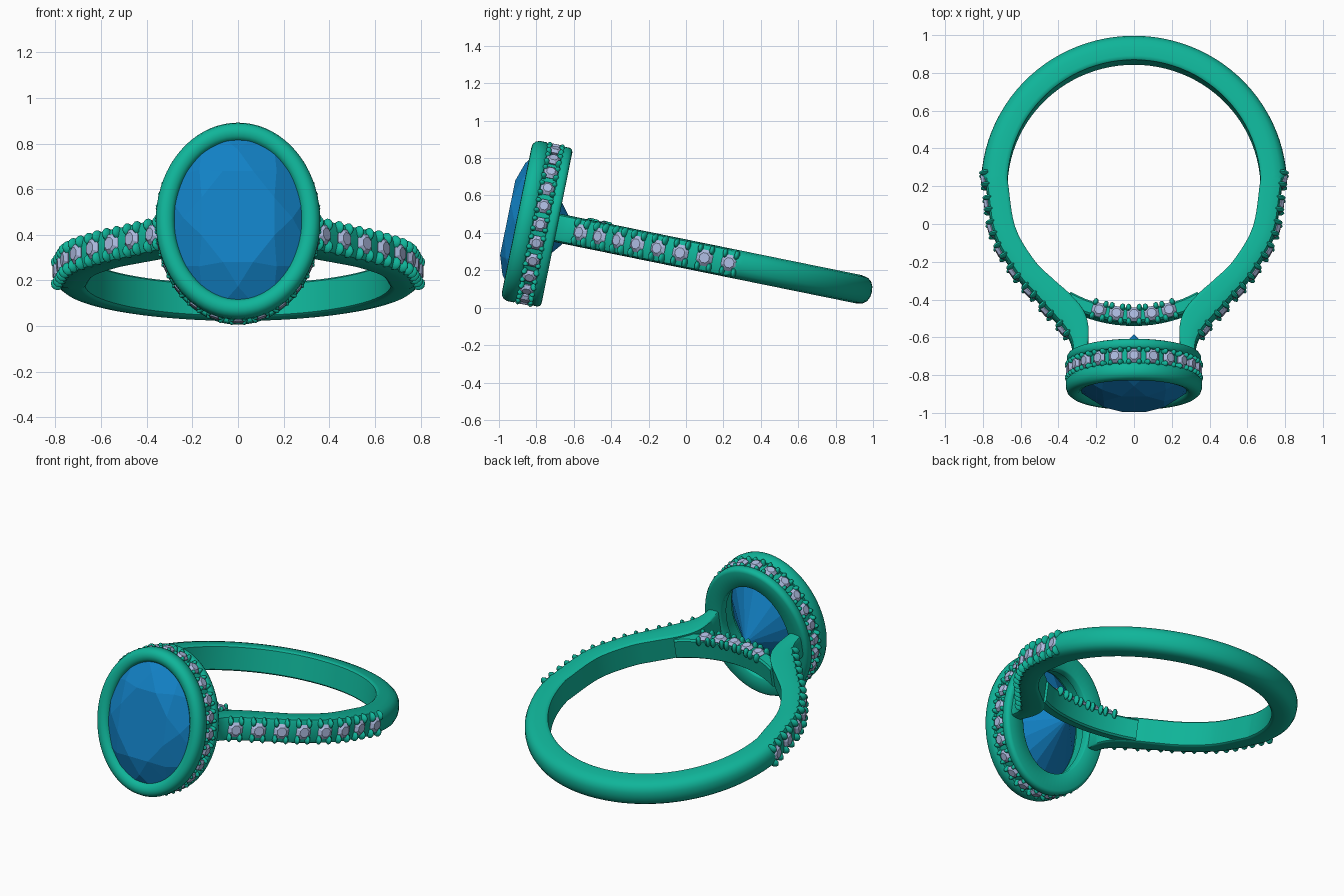
import bpy, bmesh, math
from mathutils import Vector, Matrix

if "Cube" in bpy.data.objects:
    bpy.data.objects.remove(bpy.data.objects["Cube"])

# Everything is built flat (ring in XY, head towards -y), then tilted into place
PLACE = Matrix.Translation((0, 0.2, 0.246)) @ Matrix.Rotation(math.radians(-11.5), 4, 'X')
HEAD_W, HEAD_H = 0.36, 0.437


def material(name, col):
    m = bpy.data.materials.new(name)
    m.diffuse_color = (*col, 1)
    m.use_nodes = True
    m.node_tree.nodes["Principled BSDF"].inputs["Base Color"].default_value = m.diffuse_color
    return m


METAL = material("teal_metal", (0.005, 0.46, 0.32))
BLUE = material("blue_gem", (0.006, 0.22, 0.56))
PALE = material("pale_gem", (0.42, 0.50, 0.75))


def finish(name, bm, mat, smooth=None):
    bmesh.ops.recalc_face_normals(bm, faces=bm.faces[:])
    me = bpy.data.meshes.new(name)
    bm.to_mesh(me)
    bm.free()
    me.transform(PLACE)
    ob = bpy.data.objects.new(name, me)
    bpy.context.collection.objects.link(ob)
    me.materials.append(mat)
    if smooth:
        bpy.ops.object.select_all(action='DESELECT')
        ob.select_set(True)
        bpy.context.view_layer.objects.active = ob
        bpy.ops.object.shade_smooth_by_angle(angle=math.radians(smooth))
    return ob


def loft(name, sections, closed, smooth=40):
    """Skin a list of closed cross-sections."""
    bm = bmesh.new()
    rings = [[bm.verts.new(p) for p in s] for s in sections]
    n = len(rings[0])
    for i in range(len(rings) - (0 if closed else 1)):
        a, b = rings[i], rings[(i + 1) % len(rings)]
        for j in range(n):
            k = (j + 1) % n
            bm.faces.new((a[j], a[k], b[k], b[j]))
    if not closed:
        bm.faces.new(rings[0])
        bm.faces.new(rings[-1])
    return finish(name, bm, METAL, smooth)


def spline(pts, steps):
    """Catmull-Rom through 4D stations."""
    P = [Vector(p) for p in pts]
    P = [2 * P[0] - P[1]] + P + [2 * P[-1] - P[-2]]
    out = []
    for i in range(1, len(P) - 2):
        a, b, c, d = P[i - 1:i + 3]
        for s in range(steps):
            t = s / steps
            out.append(0.5 * (2 * b + (c - a) * t + (2 * a - 5 * b + 4 * c - d) * t * t
                              + (3 * b - a - 3 * c + d) * t ** 3))
    return out + [P[-2]]


def along(path, n, closed=False):
    """n evenly spaced (point, tangent) pairs on a polyline."""
    total = sum((b - a).length for a, b in zip(path, path[1:]))
    out = []
    for i in range(n):
        left = total * i / (n if closed else n - 1)
        for a, b in zip(path, path[1:]):
            d = (b - a).length
            if left <= d + 1e-6:
                out.append((a.lerp(b, left / d), (b - a).normalized()))
                break
            left -= d
    return out


# Small stones and their claws, collected into two meshes per row
def pave(name, spots, r, claw_side, claw_len):
    gems, claws = bmesh.new(), bmesh.new()
    for p, t, n in spots:
        s = n.cross(t)
        frame = Matrix.Translation(p) @ Matrix((t, s, n)).transposed().to_4x4()
        for r1, r2, z, d in ((r, 0.6 * r, 0.008, 0.016), (0.5 * r, r, -0.015, 0.03)):
            bmesh.ops.create_cone(gems, cap_ends=True, segments=8, radius1=r1, radius2=r2, depth=d,
                                  matrix=frame @ Matrix.Translation((0, 0, z))
                                  @ Matrix.Rotation(math.pi / 8, 4, 'Z'))
        for i in (-1, 1):
            for j in (-1, 1):
                bmesh.ops.create_uvsphere(claws, u_segments=8, v_segments=6, radius=1,
                                          matrix=frame @ Matrix.Translation((i * r * 0.68, j * claw_side, -0.008))
                                          @ Matrix.Diagonal((0.015, claw_len, 0.03, 1)))
    finish(name + "_stones", gems, PALE)
    finish(name + "_claws", claws, METAL, 50)


# Band: outer x,y and inner x,y of the right shoulder, from side to head
shoulder = spline([(.81, .03, .67, .028), (.762, -.277, .63, -.23), (.638, -.5, .528, -.413),
                   (.545, -.61, .43, -.513), (.46, -.71, .335, -.60), (.39, -.79, .265, -.69),
                   (.352, -.86, .24, -.79), (.346, -.935, .25, -.935)], 6)
core = []
for s in shoulder:
    o, i = Vector((s[0], s[1])), Vector((s[2], s[3]))
    o -= (o - i).normalized() * 0.022
    core.append((o.x, o.y, i.x, i.y))
right = core[::-1]
arc = []
for k in range(49):
    a = math.radians(3.5 + 173 * k / 48)
    c, s = math.cos(a), math.sin(a)
    arc.append((.81 * c, .81 * s, .67 * c, .67 * s))
stations = right + arc + [(-a, b, -c, d) for a, b, c, d in core]


def band_section(st, half, flat):
    o, i = Vector((st[0], st[1])), Vector((st[2], st[3]))
    prof = [(0, .88), (.06, .98), (.15, 1), (.5, 1), (.75, .9), (.9, .68), (.98, .36)]
    if flat:
        prof = [(0, .9), (.06, .98), (.15, 1), (.5, 1), (.75, .97), (.92, .88), (1, .6)]
    pts = [(u, w) for u, w in prof] + [(1, 0)] + [(u, -w) for u, w in prof[::-1]]
    return [(*i.lerp(o, u), w * half) for u, w in pts]


n = len(core)
loft("band", [band_section(s, 0.077, k < n or k >= n + 49) for k, s in enumerate(stations)], False)

# Shoulder stones on both sides
path = [Vector((s[0], s[1], 0)) for s in shoulder if s[1] > -0.80]
spots = []
for p, t in along(path, 8):
    nrm = Vector((-t.y, t.x, 0))
    if nrm.x < 0:
        nrm = -nrm
    p = p - nrm * 0.016
    spots.append((p, t, nrm))
    m = Vector((-1, 1, 1))
    spots.append((p * m, t * m, nrm * m))
pave("shoulder", spots, 0.047, 0.048, 0.029)

# Bridge closing the finger hole behind the head, stones on its top
bridge = []
for k in range(17):
    a = math.radians(-90 - 30 + 60 * k / 16)
    c, s = math.cos(a), math.sin(a)
    bridge.append([(r * c, r * s, w) for r, w in
                   ((.67, -.06), (.67, .05), (.68, .06), (.735, .06), (.745, .05), (.745, -.05), (.735, -.07), (.68, -.07))])
loft("bridge", bridge, False)
spots = []
for k in range(-2, 3):
    a = math.radians(-90 + k * 7.6)
    spots.append((Vector((.706 * math.cos(a), .706 * math.sin(a), .066)),
                  Vector((-math.sin(a), math.cos(a), 0)), Vector((0, 0, 1))))
pave("bridge", spots, 0.041, 0.038, 0.022)


# Oval head: profiles are (inset from outline, y) swept round an ellipse
def oval_ring(name, prof):
    secs = []
    for k in range(72):
        a = 2 * math.pi * k / 72
        secs.append([((HEAD_W - d) * math.sin(a), y, (HEAD_H - d) * math.cos(a)) for d, y in prof])
    loft(name, secs, True, 50)


oval_ring("bezel_rim", [(.012, -1.04), (0, -1.055), (0, -1.09), (.008, -1.112), (.025, -1.125), (.045, -1.128),
                        (.066, -1.122), (.08, -1.108), (.085, -1.085), (.1, -1.04)])
oval_ring("halo_core", [(.028, -1.05), (.028, -.95), (.11, -.95), (.10, -1.05)])
oval_ring("gallery_rail", [(.012, -.96), (.004, -.952), (.004, -.925), (.012, -.912), (.025, -.908),
                           (.118, -.908), (.125, -.915), (.125, -.96)])

# Stones all round the edge of the head
ring = []
for k in range(361):
    a = math.radians(k)
    ring.append(Vector(((HEAD_W - .016) * math.sin(a), -1.0, (HEAD_H - .016) * math.cos(a))))
spots = []
for p, t in along(ring, 24, True):
    nrm = t.cross(Vector((0, 1, 0)))
    if nrm.dot(p - Vector((0, -1, 0))) < 0:
        nrm = -nrm
    spots.append((p, t, nrm))
pave("halo", spots, 0.04, 0.034, 0.018)

# Large oval centre stone: hull of the facet corners
bm = bmesh.new()
for count, turn, scale, y in ((8, .5, .60, -1.177), (8, 0, .83, -1.143), (16, .5, 1, -1.10), (16, .5, 1, -1.085)):
    for k in range(count):
        a = 2 * math.pi * (k + turn) / count
        bm.verts.new((.288 * scale * math.sin(a), y, .368 * scale * math.cos(a)))
bm.verts.new((0, -.80, 0))
bmesh.ops.convex_hull(bm, input=bm.verts[:])
finish("centre_stone", bm, BLUE)
